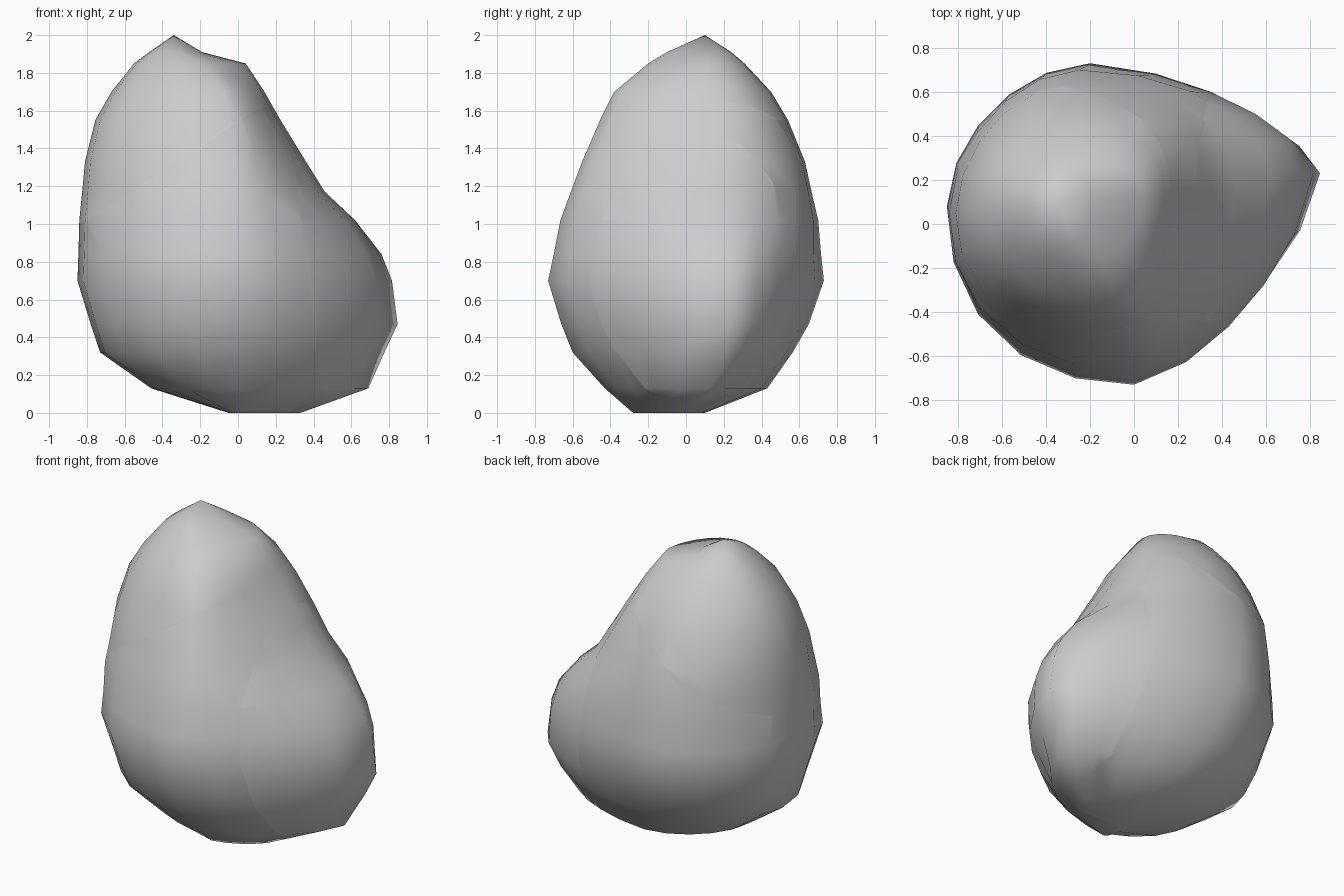
import bpy, bmesh
from math import cos, sin, pi

if "Cube" in bpy.data.objects:
    bpy.data.objects.remove(bpy.data.objects["Cube"])

# Level sections: z, left, right, front, back, x of front tip, x of back tip, y of left tip, y of right tip
SECTIONS = [
    (0.00, -0.05, 0.33, -0.28, 0.10, 0.00, 0.10, -0.05, -0.05),
    (0.13, -0.46, 0.69, -0.43, 0.43, 0.00, 0.00, 0.00, 0.12),
    (0.32, -0.73, 0.775, -0.60, 0.565, 0.00, -0.10, 0.04, 0.21),
    (0.47, -0.78, 0.845, -0.66, 0.65, 0.00, -0.15, 0.08, 0.23),
    (0.70, -0.85, 0.815, -0.73, 0.73, 0.00, -0.20, 0.08, 0.23),
    (0.84, -0.845, 0.76, -0.70, 0.715, 0.00, -0.22, 0.08, 0.23),
    (1.02, -0.84, 0.62, -0.665, 0.70, 0.00, -0.25, 0.05, 0.20),
    (1.17, -0.825, 0.46, -0.61, 0.665, 0.00, -0.28, 0.05, 0.15),
    (1.33, -0.81, 0.36, -0.55, 0.63, -0.02, -0.30, 0.05, 0.15),
    (1.55, -0.755, 0.225, -0.455, 0.54, -0.05, -0.25, 0.08, 0.16),
    (1.70, -0.67, 0.14, -0.38, 0.45, -0.08, -0.25, 0.10, 0.14),
    (1.85, -0.55, 0.04, -0.20, 0.31, -0.20, -0.28, 0.10, 0.12),
    (1.91, -0.47, -0.19, -0.10, 0.24, -0.30, -0.32, 0.10, 0.10),
]
APEX = (-0.34, 0.10, 2.0)
SIDES = 20


def section_point(sec, t):
    """Point on a section whose four quarters have their own size and fullness."""
    z, left, right, front, back, xf, xb, yl, yr = sec
    c, s = cos(t), sin(t)
    # side tips sit at different depths, so slide the centre across
    yc = yr if c > 0 else yl
    cx = xb if s > 0 else xf
    rx = right - cx if c > 0 else cx - left
    ry = back - yc if s > 0 else yc - front
    high = min(1.0, max(0.0, (z - 0.8) / 0.4))
    if c > 0:
        p = 1.58 + 0.7 * high if s > 0 else 1.5 + 0.2 * high
    else:
        p = 1.8 if s > 0 else 2.2
    k = (abs(c) ** p + abs(s) ** p) ** (-1 / p)
    return cx + rx * c * k, yc + ry * s * k, z


def rock_part(name, cuts):
    """The rock form, trimmed to one part; each cut = (point, normal of removed side)."""
    bm = bmesh.new()
    rings = [[bm.verts.new(section_point(s, 2 * pi * i / SIDES)) for i in range(SIDES)]
             for s in SECTIONS]
    apex = bm.verts.new(APEX)
    bm.faces.new(rings[0][::-1])
    for i in range(SIDES):
        j = (i + 1) % SIDES
        for a, b in zip(rings, rings[1:]):
            bm.faces.new((a[i], a[j], b[j], b[i]))
        bm.faces.new((rings[-1][i], rings[-1][j], apex))
    for point, normal in cuts:
        geom = bm.verts[:] + bm.edges[:] + bm.faces[:]
        bmesh.ops.bisect_plane(bm, geom=geom, plane_co=point, plane_no=normal,
                               clear_outer=True)
    mesh = bpy.data.meshes.new(name)
    bm.to_mesh(mesh)
    bm.free()
    mesh.shade_smooth()
    obj = bpy.data.objects.new(name, mesh)
    bpy.context.collection.objects.link(obj)


# Seams between the parts
CROWN, SIDE, MIDDLE = (-0.83, 0, 1.0), (0.36, 0, 0.8), (0, -0.15, 0)
UP, OUT, BACK = (-0.65, 0, 1), (1, 0, 0.12), (0, 1, 0)


def flip(n):
    return tuple(-c for c in n)


# Crown, right-hand bulge, front and back masses
rock_part("crown", [(CROWN, flip(UP))])
rock_part("side_bulge", [(CROWN, UP), (SIDE, flip(OUT))])
rock_part("front_mass", [(CROWN, UP), (SIDE, OUT), (MIDDLE, BACK)])
rock_part("back_mass", [(CROWN, UP), (SIDE, OUT), (MIDDLE, flip(BACK))])
